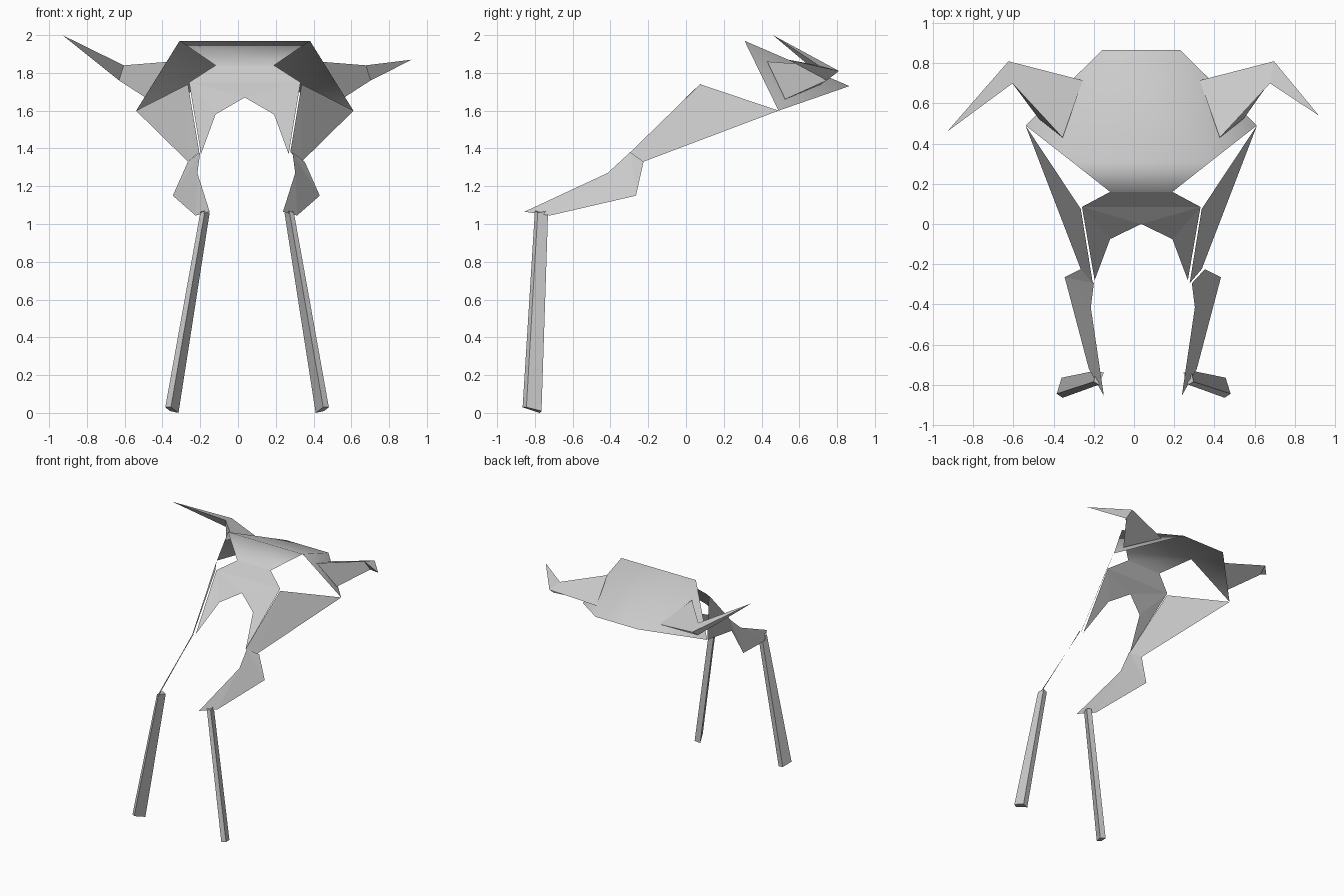
import bpy


def build(name, verts, faces, smooth=False):
    me = bpy.data.meshes.new(name)
    me.from_pydata(verts, [], faces)
    me.validate()
    ob = bpy.data.objects.new(name, me)
    bpy.context.collection.objects.link(ob)
    for p in me.polygons:
        p.use_smooth = smooth
    return ob


def mirrored(pts, axis):
    return [(2 * axis - x, y, z) for x, y, z in pts]


def loft(n, rings):
    """Side quads between consecutive rings of n points."""
    return [(r * n + i, r * n + (i + 1) % n, (r + 1) * n + (i + 1) % n, (r + 1) * n + i)
            for r in range(rings - 1) for i in range(n)]


def both(name, pts, faces, axis, smooth=False):
    build("left_" + name, pts, faces, smooth)
    build("right_" + name, mirrored(pts, axis), [f[::-1] for f in faces], smooth)


C = 0.036   # symmetry axis of the upper body
L = 0.044   # symmetry axis of the lower legs

# Curved back shell: rows of (half width, y, z) from rear edge to brow
rows = [(0.195, 0.865, 1.73), (0.345, 0.31, 1.97), (0.155, 0.16, 1.84)]
verts = [(C + s * w, y, z) for w, y, z in rows for s in (-1, 1)]
verts += [(C - 0.575, 0.49, 1.60), (C + 0.575, 0.49, 1.60)]
build("back_shell", verts,
      [(0, 2, 3, 1), (2, 4, 5, 3), (0, 6, 2), (1, 3, 7)], True)

# Bridge between shell and chest plate
build("neck_bridge",
      [(C - 0.155, 0.16, 1.84), (C + 0.155, 0.16, 1.84),
       (C + 0.295, 0.085, 1.75), (C - 0.295, 0.085, 1.75)], [(0, 3, 2, 1)])

# Arched chest plate
half = [(0.295, 0.085, 1.75), (0.232, -0.28, 1.37), (0.155, -0.075, 1.58)]
right = [(C + w, y, z) for w, y, z in half]
plate = right + [(C, 0.0, 1.67)] + mirrored(right, C)[::-1]
build("chest_plate", plate, [(0, 5, 6), (0, 1, 2), (0, 2, 3), (0, 3, 6), (3, 4, 6), (4, 5, 6)])
bpy.data.objects.remove(bpy.data.objects["chest_plate"])
build("chest_plate", plate, [(0, 1, 2), (0, 2, 3), (0, 3, 6), (3, 4, 6), (4, 5, 6)])

# Thigh panels
both("thigh", [(-0.265, 0.075, 1.74), (-0.54, 0.49, 1.60),
               (-0.265, -0.225, 1.33), (-0.205, -0.295, 1.38)],
     [(0, 1, 2), (0, 2, 3)], C)

# Shin panels
both("shin", [(-0.20, -0.295, 1.38), (-0.265, -0.225, 1.33), (-0.345, -0.265, 1.15),
              (-0.225, -0.72, 1.045), (-0.15, -0.855, 1.065), (-0.215, -0.415, 1.27)],
     [(0, 1, 2), (0, 2, 5), (5, 2, 3), (5, 3, 4)], L)

# Pole feet
both("pole", [(-0.36, -0.765, 0.01), (-0.385, -0.845, 0.03),
              (-0.355, -0.865, 0.03), (-0.315, -0.775, 0.0),
              (-0.19, -0.73, 1.07), (-0.20, -0.785, 1.06),
              (-0.175, -0.80, 1.07), (-0.15, -0.74, 1.06)],
     loft(4, 2) + [(3, 2, 1, 0), (4, 5, 6, 7)], 0.048)

# Horns: three-sided base, bend and individual tip
base = [(-0.355, 0.43, 1.86), (-0.255, 0.715, 1.74), (-0.475, 0.525, 1.66),
        (-0.605, 0.70, 1.84), (-0.625, 0.81, 1.81), (-0.63, 0.745, 1.76)]
horn = loft(3, 2) + [(3, 4, 6), (4, 5, 6), (5, 3, 6), (2, 1, 0)]
build("left_horn", base + [(-0.93, 0.46, 2.0)], horn)
build("right_horn", mirrored(base, C) + [(0.92, 0.54, 1.87)], [f[::-1] for f in horn])
